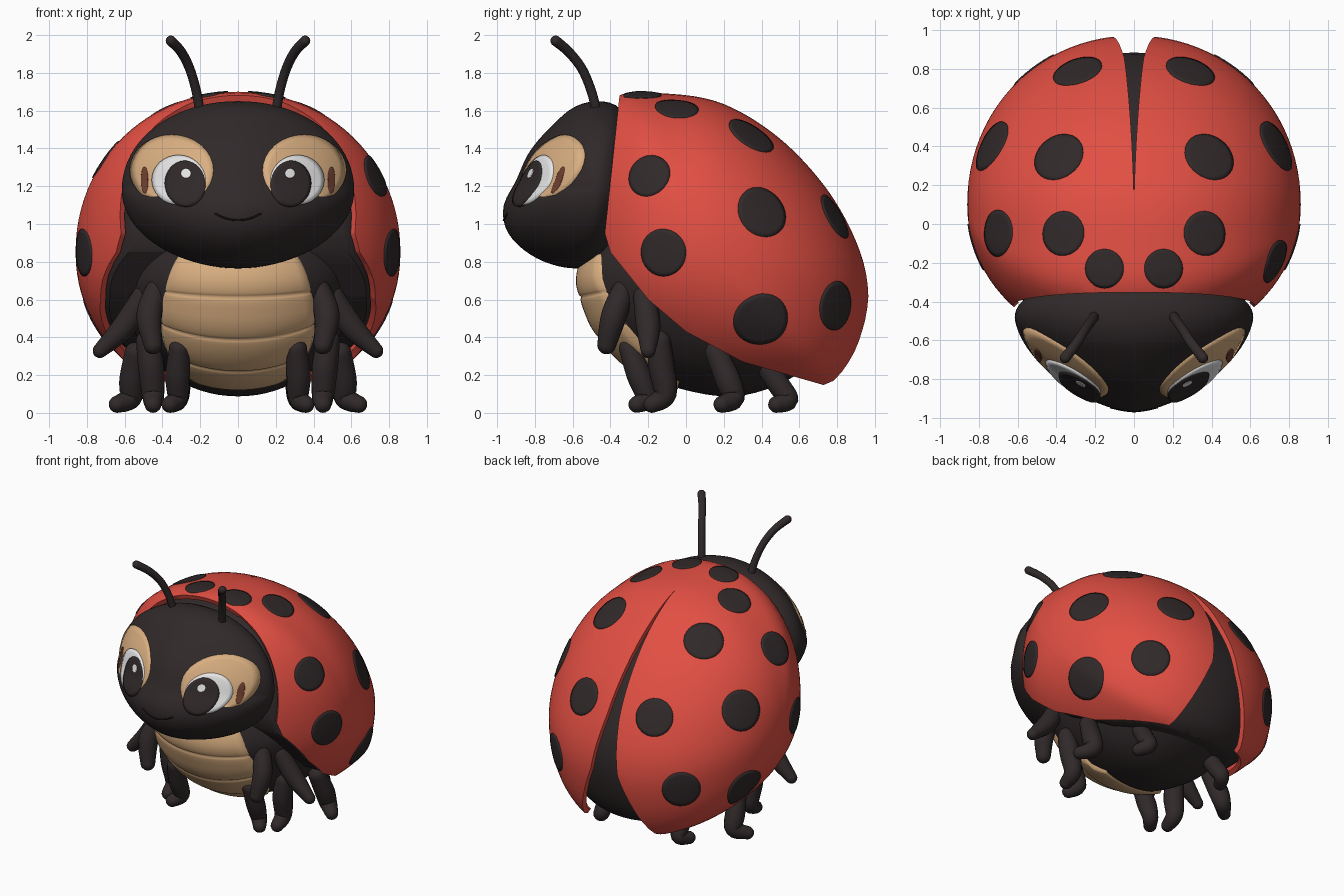
import bpy, bmesh, math
from mathutils import Vector as V
from mathutils.bvhtree import BVHTree

if "Cube" in bpy.data.objects:
    bpy.data.objects.remove(bpy.data.objects["Cube"])


def material(name, rgb):
    m = bpy.data.materials.new(name)
    m.diffuse_color = (*rgb, 1)
    m.use_nodes = True
    m.node_tree.nodes["Principled BSDF"].inputs["Base Color"].default_value = m.diffuse_color
    return m


RED = material("shell red", (0.76, 0.078, 0.056))
DARK = material("body charcoal", (0.03, 0.022, 0.023))
TAN = material("belly tan", (0.70, 0.43, 0.22))
WHITE = material("eye white", (0.85, 0.85, 0.85))
BROWN = material("eye rim brown", (0.16, 0.05, 0.03))
BLACK = material("mouth black", (0.008, 0.006, 0.006))


def finish(name, bm, mat, mirror=False, thick=0):
    me = bpy.data.meshes.new(name)
    bm.to_mesh(me)
    bm.free()
    me.materials.append(mat)
    for p in me.polygons:
        p.use_smooth = True
    ob = bpy.data.objects.new(name, me)
    bpy.context.collection.objects.link(ob)
    if thick:
        s = ob.modifiers.new("thickness", 'SOLIDIFY')
        s.thickness, s.offset = thick, -1
        e = ob.modifiers.new("sharp rim", 'EDGE_SPLIT')
        e.split_angle = math.radians(40)
    if mirror:
        m = ob.modifiers.new("mirror", 'MIRROR')
        m.use_mirror_merge = False
    return ob


def spline(pts, n, closed=False):
    """Catmull-Rom samples through points of any dimension."""
    k, out = len(pts), []
    for i in range(k if closed else k - 1):
        q = [pts[(i + j) % k if closed else min(max(i + j, 0), k - 1)] for j in (-1, 0, 1, 2)]
        for s in range(n):
            t = s / n
            out.append([0.5 * (2 * b + (c - a) * t + (2 * a - 5 * b + 4 * c - d) * t * t
                               + (3 * b - a - 3 * c + d) * t ** 3) for a, b, c, d in zip(*q)])
    if not closed:
        out.append(list(pts[-1]))
    return out


def puff_surface(profile, cy, cz, half, point=0.0, size=1.0):
    """Side outline (y, z) inflated sideways; returns surf(t, angle), t = x / half width."""
    polar = sorted((math.atan2(z - cz, y - cy) % math.tau, size * math.hypot(y - cy, z - cz))
                   for y, z in spline(profile, 12, True))
    polar = [(polar[-1][0] - math.tau, polar[-1][1])] + polar + [(polar[0][0] + math.tau, polar[0][1])]

    def radius(a):
        a %= math.tau
        for (a0, r0), (a1, r1) in zip(polar, polar[1:]):
            if a0 <= a <= a1:
                return r0 + (r1 - r0) * (a - a0) / max(a1 - a0, 1e-9)
        return polar[0][1]

    def surf(t, a):
        p = 2.05 + point * min(0, math.cos(a))
        rho = max(0, 1 - abs(t) ** p) ** (1 / p) * radius(a)
        return V((half * t, cy + rho * math.cos(a), cz + rho * math.sin(a)))
    return surf


def puff(surf, rings=40, segs=80):
    bm = bmesh.new()
    rows = [[bm.verts.new(surf(math.sin(math.pi * (i / rings - 0.5)), math.tau * j / segs))
             for j in range(segs)] for i in range(1, rings)]
    for r0, r1 in zip(rows, rows[1:]):
        for j in range(segs):
            bm.faces.new((r0[j], r0[j - 1], r1[j - 1], r1[j]))
    for row, t in ((rows[0], -1), (rows[-1], 1)):
        pole = bm.verts.new(surf(t, 0))
        for j in range(segs):
            bm.faces.new((row[j], row[j - 1], pole))
    bmesh.ops.recalc_face_normals(bm, faces=bm.faces)
    return bm


def trim(bm, cuts, cap=False):
    for co, keep in cuts:
        r = bmesh.ops.bisect_plane(bm, geom=bm.verts[:] + bm.edges[:] + bm.faces[:], dist=1e-5, plane_co=co,
                                   plane_no=-keep.normalized(), clear_outer=True)
        if cap:
            bmesh.ops.holes_fill(bm, edges=[e for e in r["geom_cut"] if isinstance(e, bmesh.types.BMEdge)])


def tube(name, pts, radii, mat=DARK, mirror=True, segs=14):
    """Rounded limb through points, with varying radius."""
    path = spline([(*p, r) for p, r in zip(pts, radii)], 6)
    P = [V(q[:3]) for q in path]
    R = [q[3] for q in path]
    T = [(P[min(i + 1, len(P) - 1)] - P[max(i - 1, 0)]).normalized() for i in range(len(P))]
    caps = [math.radians(a) for a in (82, 60, 35, 15)]
    rings = [(P[0] - T[0] * R[0] * math.sin(a), T[0], R[0] * math.cos(a)) for a in caps]
    rings += list(zip(P, T, R))
    rings += [(P[-1] + T[-1] * R[-1] * math.sin(a), T[-1], R[-1] * math.cos(a)) for a in caps[::-1]]
    bm, rows, u = bmesh.new(), [], T[0].orthogonal()
    for c, t, r in rings:
        u = (u - t * u.dot(t)).normalized()
        w = t.cross(u)
        rows.append([bm.verts.new(c + (u * math.cos(math.tau * j / segs) + w * math.sin(math.tau * j / segs)) * r)
                     for j in range(segs)])
    for r0, r1 in zip(rows, rows[1:]):
        for j in range(segs):
            bm.faces.new((r0[j - 1], r0[j], r1[j], r1[j - 1]))
    bm.faces.new(rows[0])
    bm.faces.new(rows[-1])
    bmesh.ops.recalc_face_normals(bm, faces=bm.faces)
    return finish(name, bm, mat, mirror)


def decal(name, tree, c, n, rx, ry, lift, mat, mirror=True, floor=-9, rings=6, segs=32):
    """Thin elliptical plate wrapped on a surface, seen along direction n."""
    n = n.normalized()
    u = (V((0, 0, 1)) if abs(n.z) < 0.9 else V((0, 1, 0))).cross(n).normalized()
    v = n.cross(u)

    def place(a, b, h):
        o = c + u * a + v * max(b, floor)
        hit, nor, _, _ = tree.ray_cast(o + n * 0.8, -n)
        if hit is None:
            hit, nor, _, _ = tree.find_nearest(o)
        return hit + nor * h
    bm = bmesh.new()
    mid, last = bm.verts.new(place(0, 0, lift)), None
    for k in range(1, rings + 2):
        f = min(k / rings, 1)
        h = lift if k <= rings else -0.004
        row = [bm.verts.new(place(rx * f * math.cos(math.tau * j / segs), ry * f * math.sin(math.tau * j / segs), h))
               for j in range(segs)]
        for j in range(segs):
            bm.faces.new((mid, row[j - 1], row[j]) if last is None else (last[j - 1], row[j - 1], row[j], last[j]))
        last = row
    return finish(name, bm, mat, mirror)


# body
body = puff_surface([(-.45, 1.0), (-.56, .72), (-.51, .52), (-.42, .37), (-.25, .22), (0, .12), (.28, .09),
                     (.55, .18), (.75, .35), (.86, .6), (.82, .85), (.6, 1.2), (.2, 1.42), (-.2, 1.42)],
                    .1, .75, .63)
finish("body", puff(body), DARK)

# belly plates: gently scalloped segments over the front of the body
bm, rows = bmesh.new(), []
for i in range(97):
    s = i / 96
    a = math.radians(170 + 87 * s)
    w = (.3 + .12 * math.sin(math.pi * min(1, s * 1.05)) ** .6 if s < .9 else .3 - (s - .9) * .8) / .63
    lift = .006 + .016 * abs(math.sin(math.pi * s * 4)) ** .35
    row = []
    for j in range(25):
        p = body(w * (j / 12 - 1), a)
        out = (p - V((0, .1, .75))).normalized()
        row.append(bm.verts.new(p + out * (lift if 0 < j < 24 else -.01)))
    rows.append(row)
for r0, r1 in zip(rows, rows[1:]):
    for j in range(24):
        bm.faces.new((r0[j], r1[j], r1[j + 1], r0[j + 1]))
finish("belly_plates", bm, TAN)

# wing shells: inflated outline, trimmed by planes, split along the back
outline = [(-.38, 1.67), (-.1, 1.69), (.2, 1.635), (.5, 1.45), (.75, 1.18), (.91, .89), (.97, .65), (.95, .42),
           (.88, .22), (.76, .1), (.4, .06), (0, .12), (-.35, .3), (-.58, .6), (-.65, 1.0), (-.58, 1.4)]
bm = puff(puff_surface(outline, .1, .85, .86), 48, 96)
shell_tree = BVHTree.FromBMesh(bm)
edge = [(.72, .15), (.3, .27), (0, .43), (-.2, .6), (-.4, .85), (-.43, .95), (-.35, 1.7)]
cuts = [(V((0, y0, z0)), V((0, z1 - z0, y0 - y1))) for (y0, z0), (y1, z1) in zip(edge, edge[1:])]
split = [(V((0, 0, 0)), V((1, 0, 0))), (V((0, 0, 1.66)), V((1, 0, .076))),
         (V((.05, 0, 1.0)), V((1, 0, .158))), (V((.11, 0, .62)), V((1, 0, .4)))]
trim(bm, cuts + split)
finish("wing_shell", bm, RED, True, .035)

# dark lining that closes the underside of the shells
bm = puff(puff_surface(outline, .1, .85, .83, size=.9))
trim(bm, [(co + keep.normalized() * .012, keep) for co, keep in cuts], True)
lining = finish("shell_lining", bm, DARK)
lining.modifiers.new("sharp rim", 'EDGE_SPLIT').split_angle = math.radians(40)

# spots (x, y, z, radius)
spots = [(.15, -.23, 1.67, .1), (.36, -.05, 1.6, .115), (.4, .36, 1.49, .135), (.75, .41, 1.07, .14),
         (.31, .84, 1.07, .13), (.79, -.11, .85, .125), (.72, .39, .51, .145), (.5, .77, .57, .13)]
single = [(.69, -.18, 1.24, .115), (-.67, -.05, 1.32, .12)]
for i, (x, y, z, r) in enumerate(spots + single):
    hit, nor, _, _ = shell_tree.find_nearest(V((x, y, z)))
    decal(f"spot_{i + 1}", shell_tree, hit, nor, r, r, .006, DARK, i < len(spots))

# head
head = puff_surface([(-.45, 1.65), (-.59, 1.62), (-.72, 1.51), (-.83, 1.38), (-.9, 1.23), (-.965, 1.1),
                     (-.955, .98), (-.88, .88), (-.75, .8), (-.59, .765), (-.45, .8), (-.35, .92), (-.26, 1.15),
                     (-.27, 1.42), (-.34, 1.6)], -.48, 1.18, .615, .45)
bm = puff(head)
head_tree = BVHTree.FromBMesh(bm)
finish("head", bm, DARK)

# eyes: layered thin plates
front = V((0, -1, 0))
for name, x, z, rx, rz, lift, mat, floor in (
        ("eye_patch", .35, 1.285, .22, .185, .005, TAN, -.14),
        ("eye_rim", .49, 1.23, .018, .07, .009, BROWN, -9),
        ("eye_white", .31, 1.23, .14, .13, .012, WHITE, -9),
        ("pupil", .275, 1.21, .105, .12, .016, DARK, -9),
        ("eye_glint", .268, 1.262, .025, .025, .02, WHITE, -9)):
    decal(name, head_tree, V((x, -.8, z)), front, rx, rz, lift, mat, True, floor)

# smile
smile = [head_tree.ray_cast(V((x, -2, 1.02 + 2.4 * x * x)), -front)[0] for x in (-.12, -.08, -.04, 0, .04, .08, .12)]
tube("smile", smile, [.005] * 7, BLACK, False, 8)

# antennae
tube("antenna", [(.2, -.47, 1.58), (.22, -.5, 1.7), (.255, -.55, 1.82), (.3, -.62, 1.91), (.355, -.69, 1.97)],
     [.026, .025, .025, .026, .028])

# arms and legs
limbs = {
    "front_arm": ([(.42, -.32, .68), (.47, -.38, .52), (.45, -.42, .36)], [.055, .068, .05]),
    "side_arm": ([(.5, -.22, .62), (.6, -.2, .46), (.73, -.2, .33)], [.06, .065, .04]),
    "front_leg": ([(.31, -.3, .34), (.32, -.25, .2), (.32, -.21, .08), (.36, -.26, .045)], [.055, .065, .055, .045]),
    "second_leg": ([(.48, -.14, .38), (.46, -.13, .25), (.45, -.11, .1), (.45, -.18, .045)], [.06, .07, .06, .045]),
    "third_leg": ([(.54, .16, .32), (.56, .22, .18), (.57, .25, .08), (.64, .19, .045)], [.06, .068, .06, .045]),
    "rear_leg": ([(.3, .42, .26), (.31, .49, .15), (.32, .54, .07), (.36, .48, .045)], [.06, .06, .055, .045]),
}
for name, (pts, radii) in limbs.items():
    tube(name, pts, radii)
